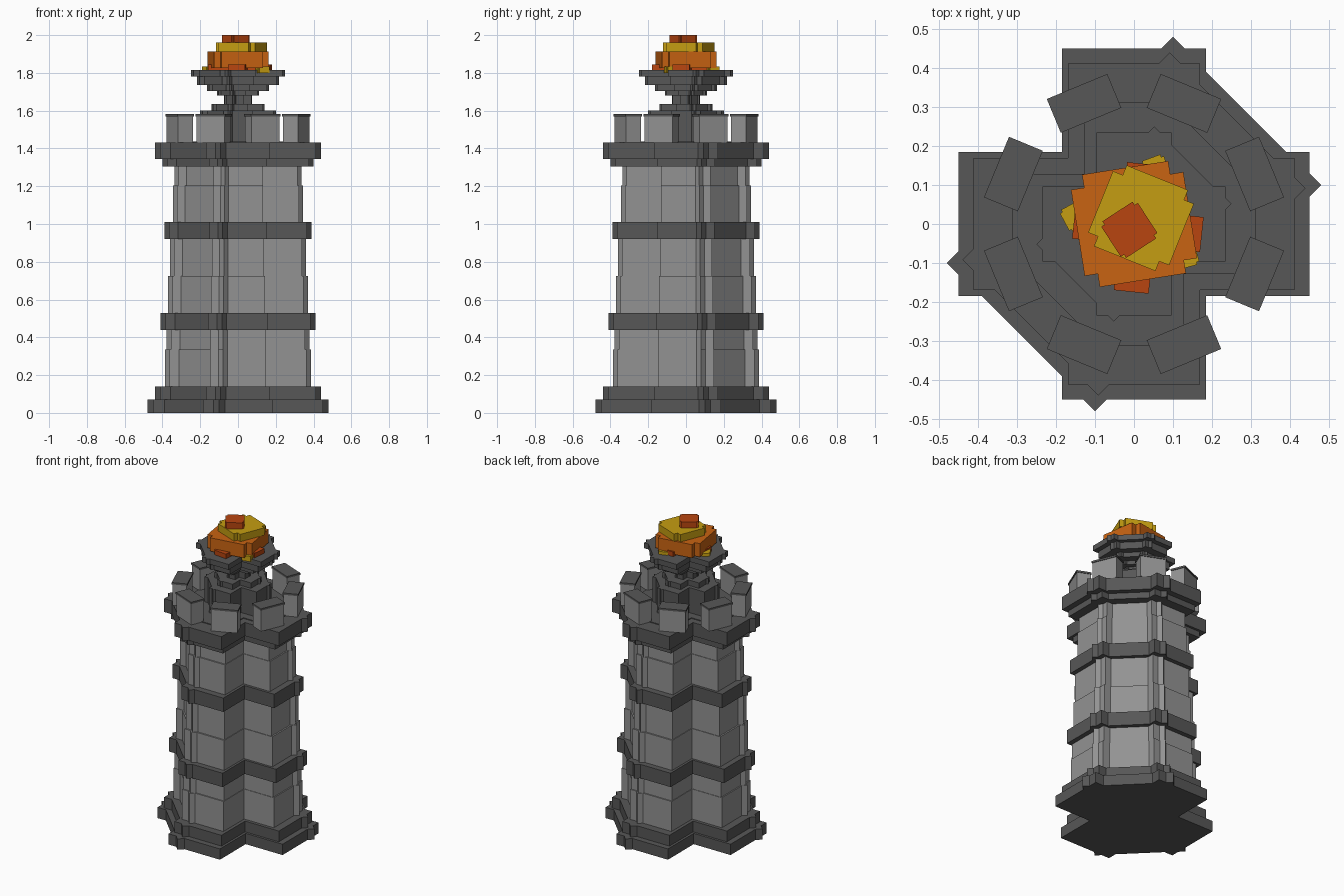
import bpy, bmesh
from math import radians, sin, cos, pi
from mathutils import Matrix, Vector

cube = bpy.data.objects.get("Cube")
if cube:
    bpy.data.objects.remove(cube, do_unlink=True)


def material(name, rgb):
    m = bpy.data.materials.new(name)
    m.use_nodes = True
    m.diffuse_color = (*rgb, 1)
    m.node_tree.nodes["Principled BSDF"].inputs["Base Color"].default_value = (*rgb, 1)
    return m


DARK = material("dark stone", (0.095, 0.095, 0.095))
LIGHT = material("light stone", (0.29, 0.29, 0.29))
ORANGE = material("flame orange", (0.58, 0.125, 0.006))
RED = material("flame red", (0.48, 0.06, 0.005))
YELLOW = material("flame yellow", (0.56, 0.34, 0.006))


def tower_outline(extent):
    """Plus shape merged with one diagonal slab; extent is the slab corner reach."""
    s = extent / 0.48
    arm, half, spike, diag = 0.45 * s, 0.185 * s, 0.1 * s, 0.575 * s
    tip = extent - arm
    side = [(-half, arm), (spike - tip, arm), (spike, extent), (spike + tip, arm),
            (half, arm), (half, diag - half)]
    mirrored = [(y, x) for x, y in reversed(side)]
    lobe = [(-half, half)] + side + mirrored
    return lobe + [(-x, -y) for x, y in lobe]


def plus_outline(arm, half):
    quarter = [(-half, arm), (half, arm), (half, half)]
    pts = []
    for k in range(4):
        pts += [Matrix.Rotation(-k * pi / 2, 2) @ Vector(p) for p in quarter]
    return pts


def add_prism(bm, outline, z0, z1, matrix=Matrix()):
    bottom = [bm.verts.new(matrix @ Vector((x, y, z0))) for x, y in outline]
    top = [bm.verts.new(matrix @ Vector((x, y, z1))) for x, y in outline]
    n = len(outline)
    bm.faces.new(bottom)
    bm.faces.new(top)
    for i in range(n):
        j = (i + 1) % n
        bm.faces.new((bottom[i], bottom[j], top[j], top[i]))


def finish(name, bm, mat):
    bmesh.ops.recalc_face_normals(bm, faces=bm.faces)
    mesh = bpy.data.meshes.new(name)
    bm.to_mesh(mesh)
    bm.free()
    mesh.materials.append(mat)
    obj = bpy.data.objects.new(name, mesh)
    bpy.context.collection.objects.link(obj)
    return obj


def tiers(name, mat, *levels):
    bm = bmesh.new()
    for extent, z0, z1 in levels:
        add_prism(bm, tower_outline(extent), z0, z1)
    return finish(name, bm, mat)


# Stepped foundation and string courses
tiers("foundation", DARK, (0.48, 0, 0.07), (0.44, 0.07, 0.14))
tiers("lower_band", DARK, (0.41, 0.44, 0.53))
tiers("upper_band", DARK, (0.39, 0.92, 1.01))
tiers("parapet_floor", DARK, (0.4, 1.305, 1.345), (0.44, 1.345, 1.432), (0.333, 1.432, 1.437))

# Walls narrowing course by course
tiers("lower_wall", LIGHT, (0.386, 0.14, 0.335), (0.378, 0.335, 0.44))
tiers("middle_wall", LIGHT, (0.37, 0.53, 0.725), (0.36, 0.725, 0.92))
tiers("upper_wall", LIGHT, (0.345, 1.01, 1.205), (0.336, 1.205, 1.305))

# Hourglass pedestal and fire bowl
tiers("pedestal", DARK, (0.2, 1.437, 1.6), (0.14, 1.6, 1.635), (0.075, 1.635, 1.68))
tiers("fire_bowl", DARK, (0.11, 1.68, 1.705), (0.165, 1.705, 1.735),
      (0.217, 1.735, 1.78), (0.25, 1.78, 1.815))


# Ring of battlements with thin caps
def block_ring(name, mat, depth, width, z0, z1):
    bm = bmesh.new()
    rect = [(-depth, -width), (depth, -width), (depth, width), (-depth, width)]
    for k in range(8):
        turn = Matrix.Rotation(radians(22.5 + 45 * k), 4, "Z")
        add_prism(bm, rect, z0, z1, turn @ Matrix.Translation((0.335, 0, 0)))
    return finish(name, bm, mat)


block_ring("battlements", LIGHT, 0.043, 0.08, 1.432, 1.57)
block_ring("battlement_caps", DARK, 0.047, 0.084, 1.57, 1.582)


# Stacked twisted flame layers
def flame(name, mat, center, arm, half, angle, z0, z1):
    bm = bmesh.new()
    m = Matrix.Translation((*center, 0)) @ Matrix.Rotation(radians(angle), 4, "Z")
    add_prism(bm, plus_outline(arm, half), z0, z1, m)
    return finish(name, bm, mat)


flame("ember_layer", RED, (0.01, -0.01), 0.165, 0.045, -6, 1.815, 1.845)
flame("flame_base", ORANGE, (0, 0), 0.146, 0.112, 9, 1.825, 1.912)
flame("flame_middle", YELLOW, (0.018, 0.015), 0.112, 0.085, -22, 1.912, 1.96)
flame("flame_tip", RED, (-0.012, -0.015), 0.056, 0.046, 33, 1.96, 2.0)

# Loose embers around the flame base
for i, (x, y, angle) in enumerate([(-0.15, 0.02, 28), (0.055, 0.14, 20), (0.13, -0.08, 15)]):
    flame(f"ember_{i + 1}", YELLOW, (x, y), 0.032, 0.025, angle, 1.8, 1.835)
